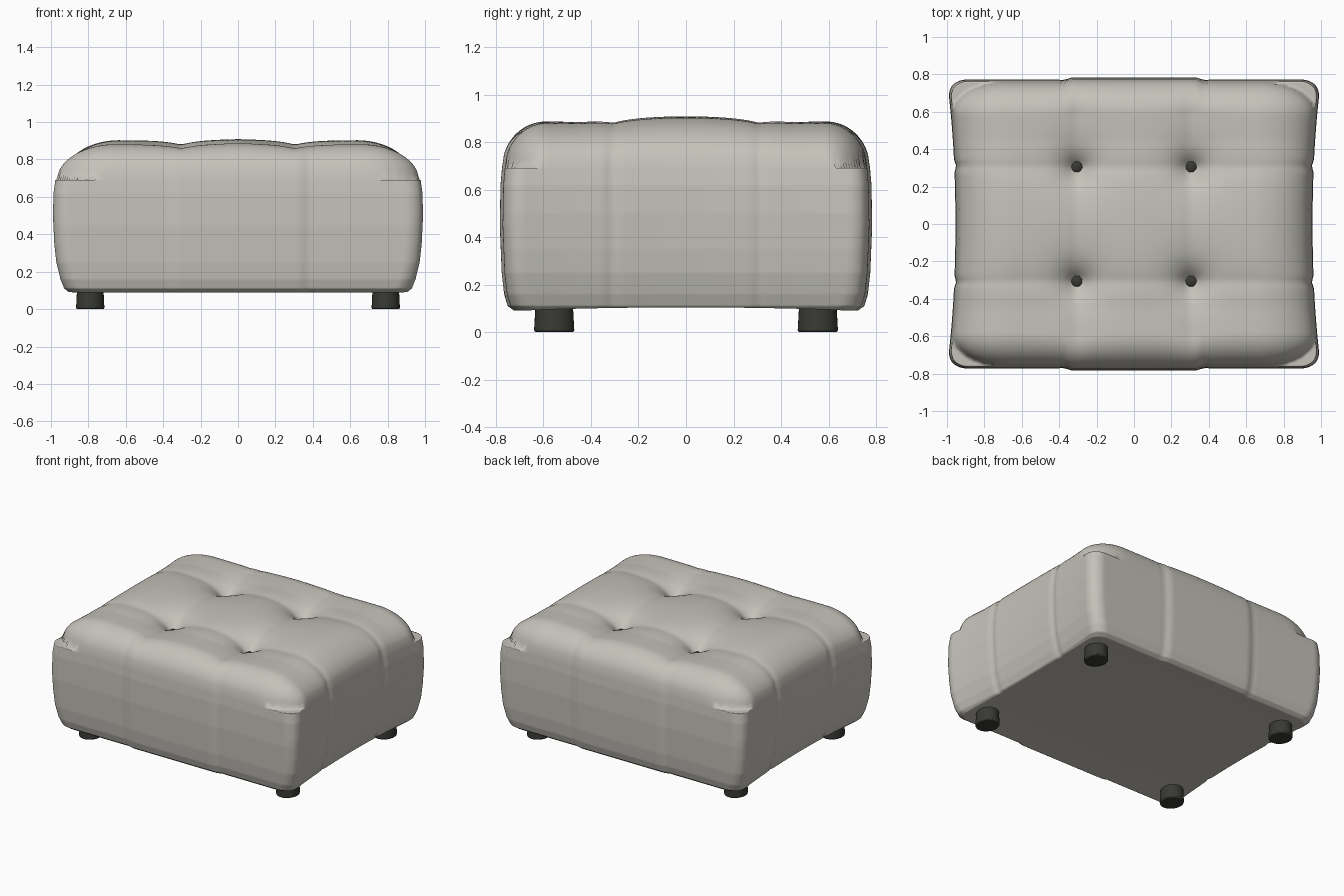
import bpy, bmesh, math

if "Cube" in bpy.data.objects:
    bpy.data.objects.remove(bpy.data.objects["Cube"])

N = 96                       # grid cells per body side
BASE, SHOULDER = 0.09, 0.69  # bottom of body, height where the top rounding starts
TUFT_X = TUFT_Y = 0.305      # button positions


def material(name, rgb):
    m = bpy.data.materials.new(name)
    m.diffuse_color = (*rgb, 1)
    m.use_nodes = True
    m.node_tree.nodes["Principled BSDF"].inputs["Base Color"].default_value = m.diffuse_color
    return m


def lerp_table(t, table):
    for (a, va), (b, vb) in zip(table, table[1:]):
        if t <= b:
            return va + (vb - va) * max(0, (t - a)) / (b - a)
    return table[-1][1]


def gauss(d, s):
    return math.exp(-(d / s) ** 2)


leather = material("warm grey leather", (0.56, 0.54, 0.49))
dark = material("dark wood", (0.04, 0.04, 0.034))

# inset of the side walls by height
INSET_X = [(0.09, .085), (0.11, .06), (0.16, .04), (0.25, .018), (0.35, .007), (0.5, 0), (0.62, .003), (0.7, .014)]
INSET_Y = [(0.09, .06), (0.11, .033), (0.16, .018), (0.25, .008), (0.45, 0), (0.62, .003), (0.7, .01)]


def ease(t):
    """Packs grid lines closer to the edges."""
    return 0.55 * t + 0.45 * math.sin(t * math.pi / 2)


def plan(u, v, X, Y, r):
    """Square to rounded rectangle."""
    x, y = u * X, v * Y
    a, b = (abs(x) - X + r) / r, (abs(y) - Y + r) / r
    if a > 0 and b > 0:
        x = math.copysign(X - r + r * a * math.sqrt(1 - b * b / 2), x)
        y = math.copysign(Y - r + r * b * math.sqrt(1 - a * a / 2), y)
    return x, y


def top_height(x, y, u, v):
    z = 0.91 - 0.022 * min(1, abs(y) / 0.45) ** 2 - 0.006 * min(1, abs(x) / 0.6)
    # rounded shoulders
    tx = max(0, 1 - (1 - abs(u)) / 0.33)
    ty = max(0, 1 - (1 - abs(v)) / 0.24)
    t = min(1, math.hypot(tx, ty))
    k = 1 - math.sqrt(1 - t * t)
    # shallow channels and deep button dimples
    dx, dy = abs(x) - TUFT_X, abs(y) - TUFT_Y
    fade = 1 - t
    z -= fade * (0.026 * math.exp(-abs(dx) / 0.09) + 0.016 * math.exp(-abs(dy) / 0.07))
    z -= 0.115 * math.exp(-math.hypot(dx, dy) / 0.075)
    return z + (SHOULDER - z) * k


def body_point(p):
    u, v, w = ease(p.x), ease(p.y), (p.z + 1) / 2
    z0 = BASE + 0.014 * (1 - v * v)
    zs = z0 + (SHOULDER - z0) * ease(p.z) / 2 + (SHOULDER - z0) / 2
    X = 1.0 - lerp_table(zs, INSET_X) - 0.045 * (1 - abs(v) ** 2.2)
    Y = 0.772 - lerp_table(zs, INSET_Y)
    # proud middle panel and seam grooves on the four walls
    ax, ay = abs(u * X), abs(v * Y)
    Y += 0.012 / (1 + math.exp((ax - 0.37) / 0.012)) - 0.008 * gauss(ax - 0.37, 0.02)
    X -= 0.010 * gauss(ay - 0.31, 0.02)
    x, y = plan(u, v, X, Y, 0.1)
    z = top_height(x, y, u, v) if w > 0.9999 else zs
    return x, y, z


# upholstered body: subdivided cube shaped by the rules above
bm = bmesh.new()
bmesh.ops.create_cube(bm, size=2)
bmesh.ops.subdivide_edges(bm, edges=bm.edges[:], cuts=N - 1, use_grid_fill=True)
for vert in bm.verts:
    vert.co = body_point(vert.co)
for f in bm.faces:
    f.smooth = True
mesh = bpy.data.meshes.new("upholstered_body")
bm.to_mesh(mesh)
bm.free()
mesh.materials.append(leather)
bpy.context.collection.objects.link(bpy.data.objects.new("upholstered_body", mesh))


def finish(name, angle=40):
    ob = bpy.context.object
    ob.name = name
    ob.data.materials.append(dark)
    bpy.ops.object.shade_smooth_by_angle(angle=math.radians(angle))
    return ob


for sx in (-1, 1):
    for sy in (-1, 1):
        tag = ("back" if sy > 0 else "front") + ("_right" if sx > 0 else "_left")
        # short round leg, slightly tapered
        bpy.ops.mesh.primitive_cone_add(vertices=32, radius1=0.076, radius2=0.07, depth=0.12,
                                        location=(sx * 0.79, sy * 0.555, 0.06))
        bpy.context.object.scale.y = 1.12
        leg = finish("leg_" + tag)
        bev = leg.modifiers.new("soft edge", 'BEVEL')
        bev.width, bev.segments = 0.008, 2
        # button at the bottom of the dimple
        bpy.ops.mesh.primitive_uv_sphere_add(segments=16, ring_count=8, radius=0.036,
                                             location=(sx * TUFT_X, sy * TUFT_Y, 0.775))
        bpy.context.object.scale.z = 0.55
        finish("button_" + tag, 60)
